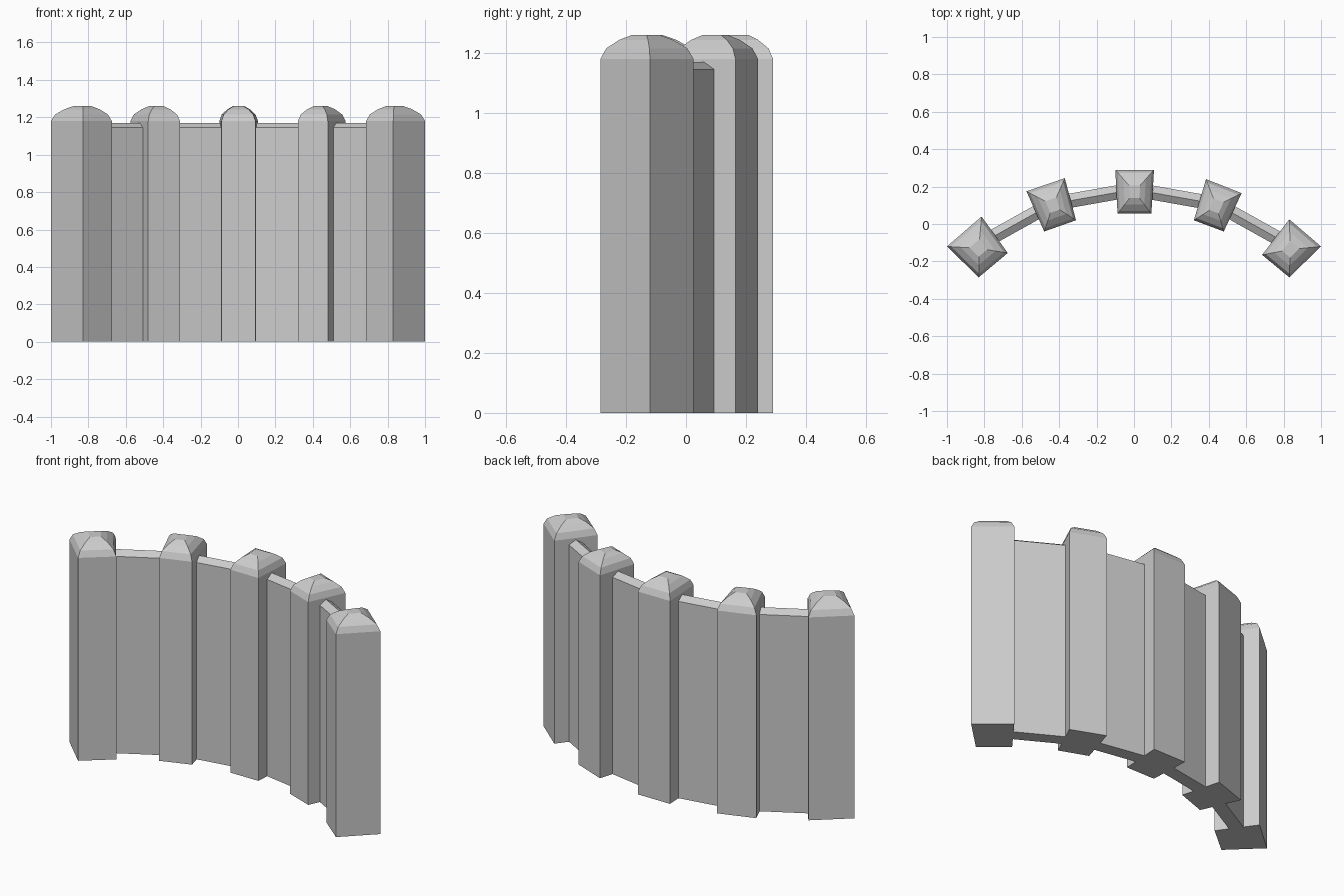
import bpy, bmesh
from mathutils import Vector

if "Cube" in bpy.data.objects:
    bpy.data.objects.remove(bpy.data.objects["Cube"])


def make_object(name, rings):
    """Loft four- or five-sided rings of points, capping both ends."""
    bm = bmesh.new()
    loops = [[bm.verts.new(p) for p in ring] for ring in rings]
    n = len(loops[0])
    for a, b in zip(loops, loops[1:]):
        for i in range(n):
            j = (i + 1) % n
            bm.faces.new((a[i], a[j], b[j], b[i]))
    bm.faces.new(loops[0])
    bm.faces.new(loops[-1])
    bmesh.ops.recalc_face_normals(bm, faces=bm.faces)
    mesh = bpy.data.meshes.new(name)
    bm.to_mesh(mesh)
    bm.free()
    obj = bpy.data.objects.new(name, mesh)
    bpy.context.collection.objects.link(obj)
    return obj


# Posts: uneven square footprints with rounded, stepped caps
CAP = [(1, 0), (1, 1.18), (0.87, 1.215), (0.58, 1.243), (0.29, 1.26)]
FOOTPRINTS = {
    "left_end_post": [(-1, -.12), (-.83, -.285), (-.675, -.155), (-.815, .04)],
    "left_post": [(-.575, .175), (-.48, -.04), (-.31, .02), (-.37, .245)],
    "middle_post": [(-.10, .29), (-.088, .055), (.093, .055), (.107, .29)],
    "right_post": [(.385, .24), (.32, .02), (.48, -.04), (.575, .165)],
    "right_end_post": [(1, -.12), (.83, .025), (.685, -.165), (.83, -.285)],
}
for name, corners in FOOTPRINTS.items():
    pts = [Vector(c) for c in corners]
    mid = sum(pts, Vector((0, 0))) / 4
    make_object(name, [[(*(mid + (p - mid) * s), z) for p in pts] for s, z in CAP])

# Wall panels: thin slabs with a ridged top, following the arc between posts
PATH = [Vector(p) for p in [(-.82, -.105), (-.44, .107), (0, .185), (.44, .107), (.82, -.105)]]
HALF = 0.038
PROFILE = [(-HALF, 0), (HALF, 0), (HALF, 1.145), (0, 1.17), (-HALF, 1.145)]
for i, (a, b) in enumerate(zip(PATH, PATH[1:])):
    d = (b - a).normalized()
    side = Vector((-d.y, d.x))
    make_object(f"wall_panel_{i + 1}",
                [[(*(end + side * s), z) for s, z in PROFILE] for end in (a, b)])
